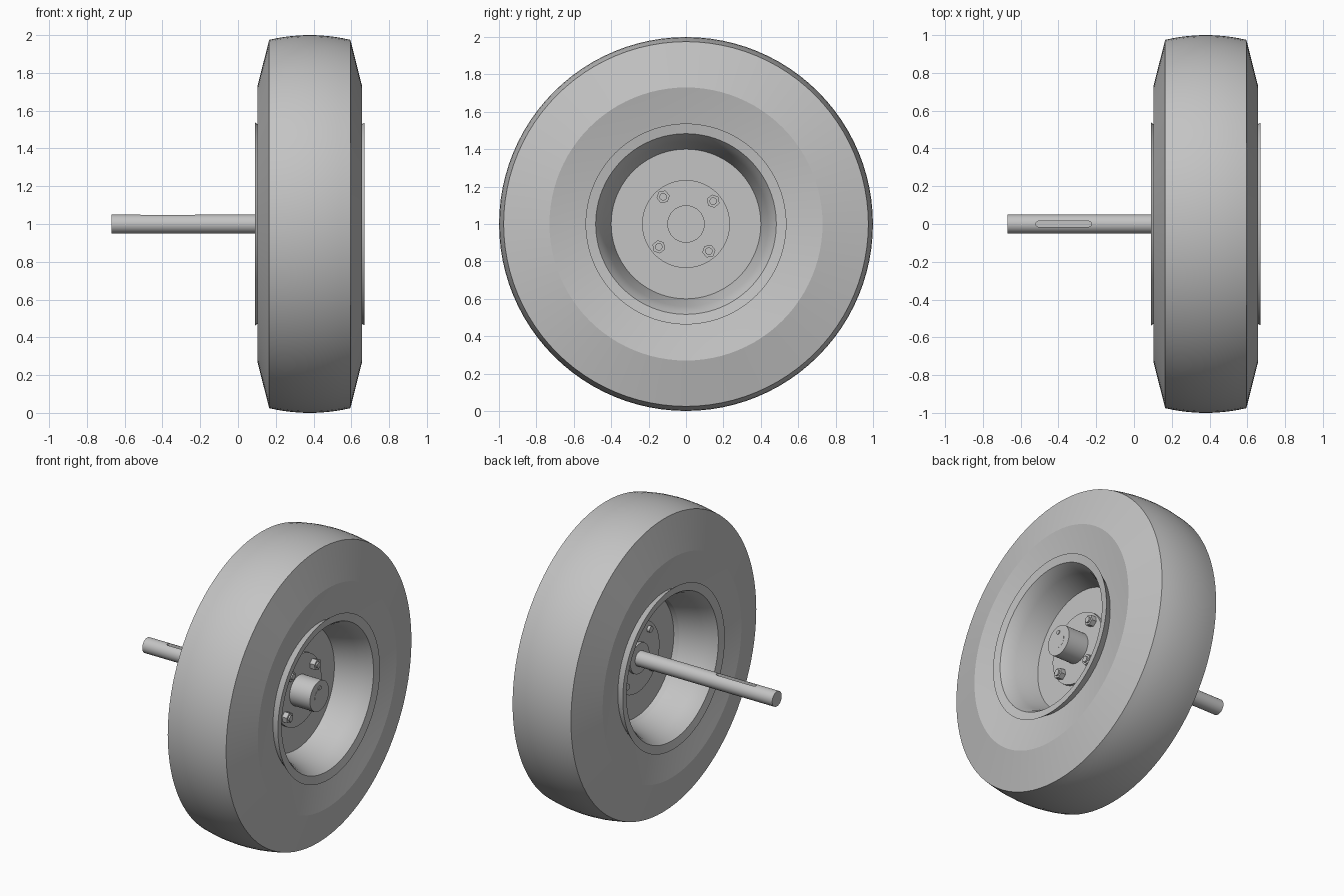
import bpy, bmesh, math
from mathutils import Matrix, Vector

if "Cube" in bpy.data.objects:
    bpy.data.objects.remove(bpy.data.objects["Cube"], do_unlink=True)

MID = 0.38      # middle of the wheel along the axle
grey = bpy.data.materials.new("plain_grey")
grey.use_nodes = True
grey.diffuse_color = (0.55, 0.55, 0.55, 1)
grey.node_tree.nodes["Principled BSDF"].inputs["Base Color"].default_value = (0.55, 0.55, 0.55, 1)


def finish(bm, name, angle=20):
    bmesh.ops.recalc_face_normals(bm, faces=bm.faces[:])
    mesh = bpy.data.meshes.new(name)
    bm.to_mesh(mesh)
    bm.free()
    mesh.materials.append(grey)
    obj = bpy.data.objects.new(name, mesh)
    bpy.context.collection.objects.link(obj)
    bpy.ops.object.select_all(action="DESELECT")
    obj.select_set(True)
    bpy.context.view_layer.objects.active = obj
    if angle:
        bpy.ops.object.shade_smooth_by_angle(angle=math.radians(angle))
    return obj


def lathe(name, profile, segments=72, angle=14):
    """Spin a closed (x, radius) outline round the axle line."""
    bm = bmesh.new()
    rings = []
    for i in range(segments):
        a = math.tau * i / segments
        rings.append([bm.verts.new((x, r * math.cos(a), 1 + r * math.sin(a))) for x, r in profile])
    n = len(profile)
    for i in range(segments):
        p, q = rings[i], rings[(i + 1) % segments]
        for j in range(n):
            k = (j + 1) % n
            bm.faces.new((p[j], p[k], q[k], q[j]))
    return finish(bm, name, angle)


def rod(name, x0, x1, radius, y=0, z=1, segments=40, turn=0, angle=30):
    """Cylinder lying along x."""
    bm = bmesh.new()
    place = (Matrix.Translation(((x0 + x1) / 2, y, z)) @ Matrix.Rotation(turn, 4, "X")
             @ Matrix.Rotation(math.pi / 2, 4, "Y"))
    bmesh.ops.create_cone(bm, cap_ends=True, segments=segments, radius1=radius,
                          radius2=radius, depth=x1 - x0, matrix=place)
    return finish(bm, name, angle)


def both_sides(half):
    """Mirror a half outline about the wheel's middle plane."""
    return [(MID - d, r) for d, r in reversed(half)] + [(MID + d, r) for d, r in half]


# Tyre: crowned tread, sloping shoulders, dished inner sidewalls
crown = [(0.215 * t, 1 - 0.025 * t * t) for t in (0.15, 0.4, 0.6, 0.8, 1)]
lathe("tyre", both_sides(crown + [(0.277, 0.73), (0.23, 0.53), (0.22, 0.47)]), 96)

# Rim: tapered barrel with flared lips, and the centre disc
lathe("rim", both_sides([(0.01, 0.40), (0.05, 0.40), (0.195, 0.44), (0.25, 0.463), (0.275, 0.48),
                         (0.28, 0.483), (0.29, 0.537), (0.225, 0.495), (0.15, 0.48)]), 96)
rod("rim_disc", MID - 0.01, MID + 0.05, 0.405, segments=72)

# Hub: bolted flange and boss
rod("hub_flange", 0.36, 0.45, 0.235, segments=56)
rod("hub_boss", 0.34, 0.60, 0.10)
rod("hub_pin", 0.59, 0.606, 0.014, z=1.055, segments=12)

# Four wheel bolts with hexagonal heads
for i in range(4):
    a = math.radians(40 + 90 * i)
    y, z = 0.19 * math.cos(a), 1 + 0.19 * math.sin(a)
    rod(f"bolt_head_{i + 1}", 0.44, 0.485, 0.036, y, z, 6, a, 0)
    rod(f"bolt_shank_{i + 1}", 0.34, 0.495, 0.02, y, z, 16)

# Axle with a rounded keyway cut in its top
axle = rod("axle", -0.67, 0.601, 0.05)
bm = bmesh.new()
outline = []
for centre, start in ((-0.24, -90), (-0.505, 90)):
    for step in range(9):
        a = math.radians(start + 22.5 * step)
        outline.append(bm.verts.new((centre + 0.015 * math.cos(a), 0.015 * math.sin(a), 1.025)))
base = bm.faces.new(outline)
top = bmesh.ops.extrude_face_region(bm, geom=[base])["geom"]
bmesh.ops.translate(bm, verts=[v for v in top if isinstance(v, bmesh.types.BMVert)], vec=Vector((0, 0, 0.05)))
cutter = finish(bm, "keyway_cutter", 0)
cutter.hide_render = True
cutter.hide_set(True)
cut = axle.modifiers.new("keyway", "BOOLEAN")
cut.operation = "DIFFERENCE"
cut.solver = "EXACT"
cut.object = cutter
bpy.ops.object.select_all(action="DESELECT")
axle.select_set(True)
bpy.context.view_layer.objects.active = axle
bpy.ops.object.modifier_apply(modifier="keyway")
bpy.data.objects.remove(cutter, do_unlink=True)
